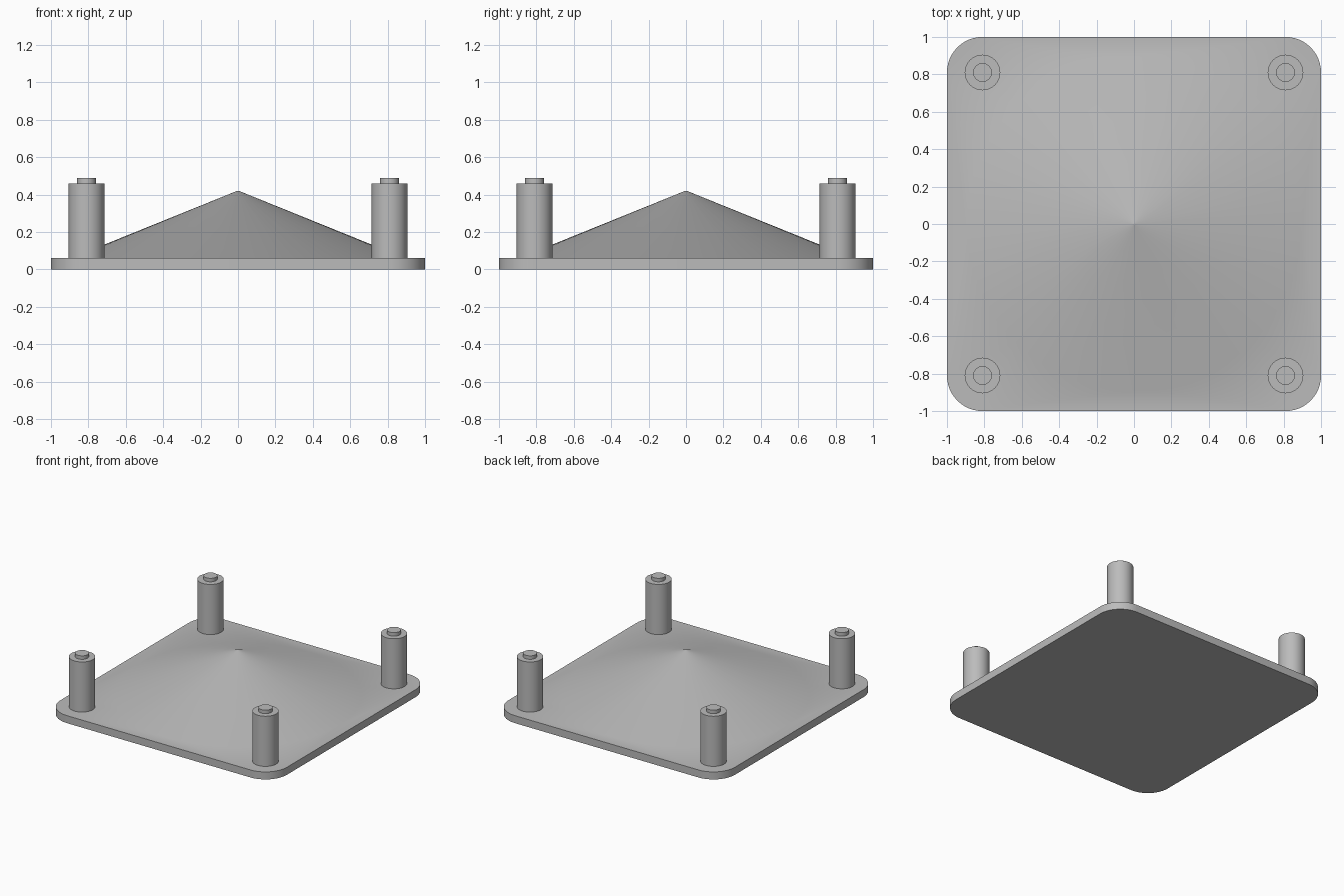
import bpy
import bmesh
from math import sin, cos, pi, radians

cube = bpy.data.objects.get("Cube")
if cube:
    bpy.data.objects.remove(cube, do_unlink=True)

PLATE_TOP = 0.06
CORNER = 0.81          # centre of each rounded corner and of each post
CORNER_RADIUS = 0.19

grey = bpy.data.materials.new("light grey")
grey.use_nodes = True
colour = (0.5, 0.5, 0.5, 1)
grey.diffuse_color = colour
grey.node_tree.nodes["Principled BSDF"].inputs["Base Color"].default_value = colour


def finish(name, bm):
    """Turn a bmesh into a smooth-shaded object with sharp rims."""
    bmesh.ops.recalc_face_normals(bm, faces=bm.faces)
    mesh = bpy.data.meshes.new(name)
    bm.to_mesh(mesh)
    bm.free()
    mesh.materials.append(grey)
    obj = bpy.data.objects.new(name, mesh)
    bpy.context.collection.objects.link(obj)
    bpy.ops.object.select_all(action="DESELECT")
    obj.select_set(True)
    bpy.context.view_layer.objects.active = obj
    bpy.ops.object.shade_smooth_by_angle(angle=radians(30))
    return obj


def circle(radius, z, count):
    return [(radius * cos(2 * pi * i / count), radius * sin(2 * pi * i / count), z)
            for i in range(count)]


def rounded_square(z, steps=12):
    points = []
    for quarter, (sx, sy) in enumerate([(1, 1), (-1, 1), (-1, -1), (1, -1)]):
        for i in range(steps + 1):
            a = (quarter + i / steps) * pi / 2
            points.append((sx * CORNER + CORNER_RADIUS * cos(a),
                           sy * CORNER + CORNER_RADIUS * sin(a), z))
    return points


def add_loop(bm, points):
    verts = [bm.verts.new(p) for p in points]
    edges = [bm.edges.new((v, verts[(i + 1) % len(verts)])) for i, v in enumerate(verts)]
    return verts, edges


def join(bm, lower, upper):
    n = len(lower)
    for i in range(n):
        j = (i + 1) % n
        bm.faces.new((lower[i], lower[j], upper[j], upper[i]))


# Rounded plate whose top rises into a shallow cone
bm = bmesh.new()
bottom, _ = add_loop(bm, rounded_square(0))
rim, rim_edges = add_loop(bm, rounded_square(PLATE_TOP))
foot, foot_edges = add_loop(bm, circle(0.895, PLATE_TOP, 64))
tip, _ = add_loop(bm, circle(0.005, 0.42, 64))
bm.faces.new(bottom)
join(bm, bottom, rim)
bmesh.ops.triangle_fill(bm, use_beauty=True, edges=rim_edges + foot_edges,
                        normal=(0, 0, 1))
join(bm, foot, tip)
bm.faces.new(tip)
finish("base_plate_with_cone", bm)

# Corner posts, each stepped down to a small pin on top
for side, sx in (("left", 1), ("right", -1)):
    for end, sy in (("front", -1), ("back", 1)):
        bm = bmesh.new()
        profile = [(0.095, PLATE_TOP), (0.095, 0.46), (0.05, 0.46), (0.05, 0.488)]
        loops = [add_loop(bm, circle(r, z, 48))[0] for r, z in profile]
        for lower, upper in zip(loops, loops[1:]):
            join(bm, lower, upper)
        bm.faces.new(loops[0])
        bm.faces.new(loops[-1])
        post = finish(f"{end}_{side}_post", bm)
        post.location = (sx * CORNER, sy * CORNER, 0)
